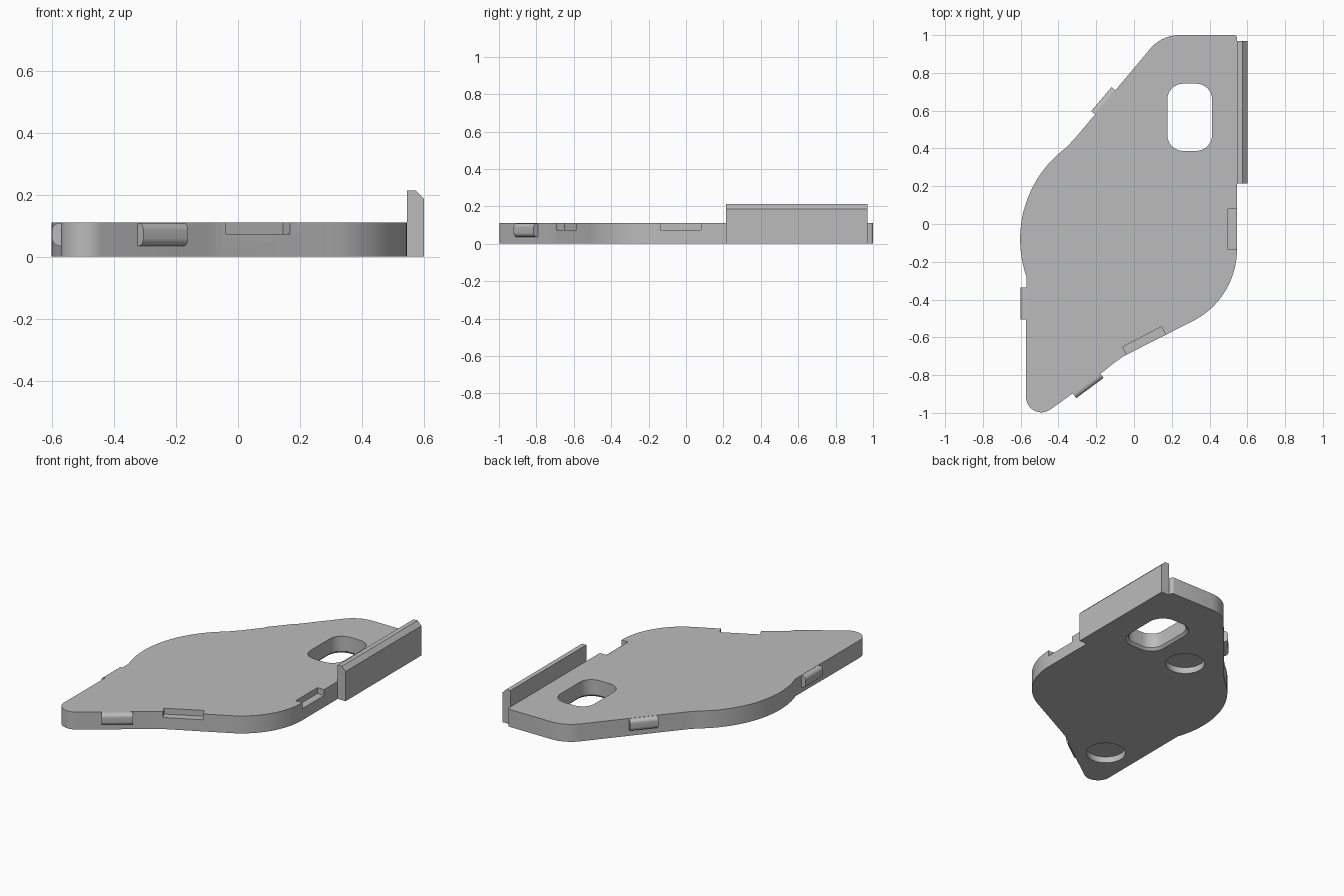
import bpy
import bmesh
from math import cos, sin, radians
from mathutils import Matrix, Vector

cube = bpy.data.objects.get("Cube")
if cube:
    bpy.data.objects.remove(cube, do_unlink=True)

grey = bpy.data.materials.new("plain grey")
grey.use_nodes = True
colour = (0.5, 0.5, 0.5, 1)
grey.diffuse_color = colour
grey.node_tree.nodes["Principled BSDF"].inputs["Base Color"].default_value = colour

THICK = 0.11


def arc(cx, cy, r, start, end, n=16):
    angles = [radians(start + (end - start) * i / n) for i in range(n + 1)]
    return [(cx + r * cos(a), cy + r * sin(a)) for a in angles]


def loft(name, rings):
    """Closed solid through rings of (x, y, z) points."""
    bm = bmesh.new()
    loops = [[bm.verts.new(p) for p in ring] for ring in rings]
    for a, b in zip(loops, loops[1:]):
        for i in range(len(a)):
            j = (i + 1) % len(a)
            bm.faces.new((a[i], a[j], b[j], b[i]))
    bm.faces.new(loops[0][::-1])
    bm.faces.new(loops[-1])
    bmesh.ops.recalc_face_normals(bm, faces=bm.faces)
    mesh = bpy.data.meshes.new(name)
    bm.to_mesh(mesh)
    bm.free()
    mesh.materials.append(grey)
    ob = bpy.data.objects.new(name, mesh)
    bpy.context.collection.objects.link(ob)
    return ob


def prism(name, points, z0, z1):
    return loft(name, [[(x, y, z) for x, y in points] for z in (z0, z1)])


def smooth(ob):
    bpy.ops.object.select_all(action='DESELECT')
    ob.select_set(True)
    bpy.context.view_layer.objects.active = ob
    bpy.ops.object.shade_smooth_by_angle(angle=radians(30))


def cut(ob, cutter):
    cutter.hide_render = True
    mod = ob.modifiers.new("cut", 'BOOLEAN')
    mod.operation = 'DIFFERENCE'
    mod.solver = 'EXACT'
    mod.object = cutter
    bpy.context.view_layer.objects.active = ob
    bpy.ops.object.modifier_apply(modifier=mod.name)
    bpy.data.objects.remove(cutter, do_unlink=True)


def rounded_slot(grow):
    cx, cy, hx, hy, r = 0.295, 0.565, 0.035, 0.095, 0.083 + grow
    pts = []
    for sx, sy, a in ((1, 1, 0), (-1, 1, 90), (-1, -1, 180), (1, -1, 270)):
        pts += arc(cx + sx * hx, cy + sy * hy, r, a, a + 90, 8)
    return pts


# Plate outline, counter-clockwise from the back right corner
outline = arc(0.53, 0.985, 0.015, 0, 90, 4)
outline += arc(0.24, 0.8, 0.2, 90, 139, 10)
outline += [(-0.30, 0.468), (-0.33, 0.435)]
outline += arc(0, -0.08, 0.603, 127, 199, 24)
outline += arc(-0.49, -0.915, 0.082, 180, 306, 16)
outline += [(-0.157, -0.777), (-0.105, -0.735), (-0.055, -0.70)]
outline += arc(0.121, -0.135, 0.424, -64, 0, 20)
plate = prism("plate", outline, 0, THICK)

# Slot with a small chamfer underneath
slot = loft("slot_cutter", [[(x, y, z) for x, y in rounded_slot(g)]
                            for z, g in ((-0.02, 0.035), (0.015, 0.0), (0.2, 0.0))])
cut(plate, slot)

# Shallow round recesses underneath
for x, y in ((-0.05, 0.41), (-0.37, -0.70)):
    cut(plate, prism("recess_cutter", arc(x, y, 0.116, 0, 352.5, 47), -0.05, 0.04))

# Notches in the upper edge: middle of the inner side, outward angle, length
for x, y, angle, length in ((0.498, -0.028, 0, 0.215), (0.043, -0.597, -62.6, 0.232)):
    turn = Matrix.Rotation(radians(angle), 2)
    corners = [(0, -length / 2), (0.12, -length / 2), (0.12, length / 2), (0, length / 2)]
    points = [tuple(Vector((x, y)) + turn @ Vector(c)) for c in corners]
    cut(plate, prism("notch_cutter", points, 0.073, 0.2))
smooth(plate)

# Rounded snap tabs: middle on the edge, outward angle, length
profile = [(-0.03, THICK - 0.001), (0.006, THICK - 0.001)]
profile += [(x, z) for x, z in arc(0.004, 0.085, 0.024, 80, 0, 8)]
profile += [(x, z) for x, z in arc(0.004, 0.059, 0.024, 0, -90, 8)]
profile += [(-0.03, 0.035)]
tabs = (("left_edge_tab", -0.572, -0.42, 180, 0.17),
        ("front_tab", -0.25, -0.846, -53.5, 0.18),
        ("back_tab", -0.151, 0.643, 139.5, 0.167))
for name, x, y, angle, length in tabs:
    turn = Matrix.Translation((x, y, 0)) @ Matrix.Rotation(radians(angle), 4, 'Z')
    rings = [[turn @ Vector((px, s * length / 2, pz)) for px, pz in profile]
             for s in (-1, 1)]
    smooth(loft(name, rings))

# Upright side flange with a chamfered outer top edge
section = [(0.545, 0), (0.6, 0), (0.6, 0.187), (0.574, 0.213), (0.545, 0.213)]
loft("side_flange", [[(x, y, z) for x, z in section] for y in (0.215, 0.97)])
